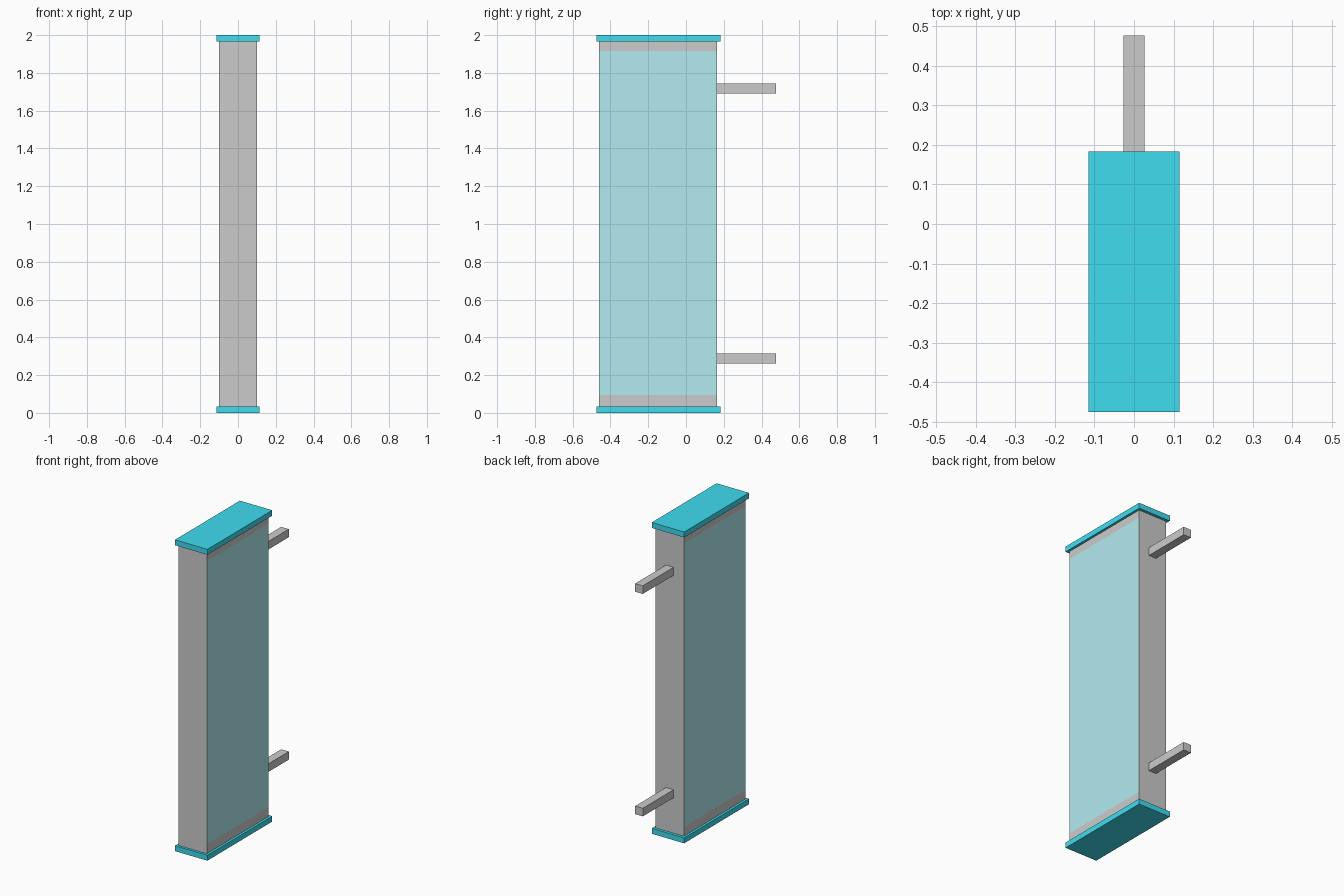
import bpy
import bmesh
from mathutils import Matrix, Vector

if "Cube" in bpy.data.objects:
    bpy.data.objects.remove(bpy.data.objects["Cube"])


def material(name, rgb):
    mat = bpy.data.materials.new(name)
    mat.diffuse_color = (*rgb, 1)
    mat.use_nodes = True
    mat.node_tree.nodes["Principled BSDF"].inputs["Base Color"].default_value = mat.diffuse_color
    return mat


def box(name, lo, hi, mats=(), cuts=()):
    """Box between two corners, optionally split at given heights."""
    lo, hi = Vector(lo), Vector(hi)
    bm = bmesh.new()
    bmesh.ops.create_cube(bm, size=1, matrix=Matrix.Translation((lo + hi) / 2)
                          @ Matrix.Diagonal((*(hi - lo), 1)))
    for z in cuts:
        bmesh.ops.bisect_plane(bm, geom=bm.verts[:] + bm.edges[:] + bm.faces[:],
                               plane_co=(0, 0, z), plane_no=(0, 0, 1))
    mesh = bpy.data.meshes.new(name)
    bm.to_mesh(mesh)
    bm.free()
    for mat in mats:
        mesh.materials.append(mat)
    obj = bpy.data.objects.new(name, mesh)
    bpy.context.collection.objects.link(obj)
    return obj


blue = material("cap_blue", (0.05, 0.72, 0.87))
cyan = material("panel_cyan", (0.45, 0.83, 0.87))
grey = material("body_grey", (0.7, 0.7, 0.7))

# Sign body: grey case with a lit panel on both broad sides
PANEL_LOW, PANEL_HIGH = 0.095, 1.915
body = box("sign_body", (-0.1, -0.46, 0.035), (0.1, 0.165, 1.965),
           (grey, cyan), (PANEL_LOW, PANEL_HIGH))
for face in body.data.polygons:
    if abs(face.normal.x) > 0.9 and PANEL_LOW < face.center.z < PANEL_HIGH:
        face.material_index = 1

# Overhanging end caps
for name, z in (("bottom_cap", 0), ("top_cap", 1.965)):
    box(name, (-0.115, -0.475, z), (0.115, 0.183, z + 0.035), (blue,))

# Wall mounting arms
for name, z in (("lower_arm", 0.288), ("upper_arm", 1.717)):
    box(name, (-0.027, 0.165, z - 0.026), (0.027, 0.477, z + 0.026), (grey,))
